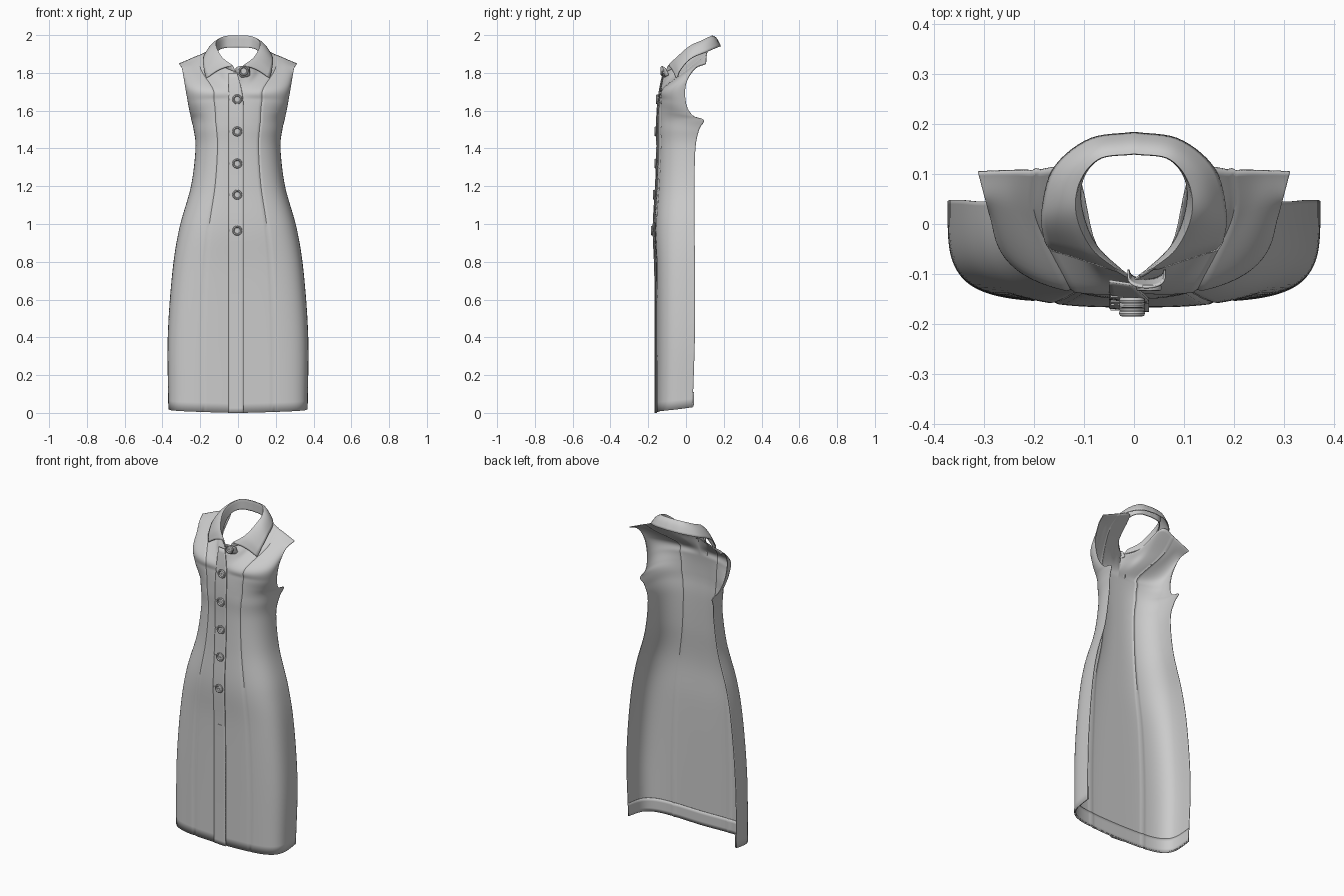
import bpy, bmesh, math
from mathutils import Vector, Matrix

old = bpy.data.objects.get("Cube")
if old:
    bpy.data.objects.remove(old, do_unlink=True)

cloth = bpy.data.materials.new("light_grey_cloth")
cloth.use_nodes = True
grey = (0.6, 0.6, 0.6, 1)
cloth.diffuse_color = grey
cloth.node_tree.nodes["Principled BSDF"].inputs["Base Color"].default_value = grey


def curve(knots, values, t):
    """Smooth interpolation of vectors through uneven knots."""
    i = 0
    while i < len(knots) - 2 and t > knots[i + 1]:
        i += 1

    def slope(j):
        a, b = max(j - 1, 0), min(j + 1, len(knots) - 1)
        return (values[b] - values[a]) / (knots[b] - knots[a])
    h = knots[i + 1] - knots[i]
    s = (t - knots[i]) / h
    m0, m1 = slope(i) * h, slope(i + 1) * h
    p0, p1 = values[i], values[i + 1]
    return p0 + m0 * s + (3 * (p1 - p0) - 2 * m0 - m1) * s**2 + (2 * (p0 - p1) + m0 + m1) * s**3


def finish(name, bm, thickness=0.0, offset=0.0):
    bmesh.ops.recalc_face_normals(bm, faces=bm.faces)
    mesh = bpy.data.meshes.new(name)
    bm.to_mesh(mesh)
    bm.free()
    obj = bpy.data.objects.new(name, mesh)
    bpy.context.collection.objects.link(obj)
    mesh.materials.append(cloth)
    if thickness:
        mod = obj.modifiers.new("cloth_thickness", 'SOLIDIFY')
        mod.thickness = thickness
        mod.offset = offset
    bpy.ops.object.select_all(action='DESELECT')
    obj.select_set(True)
    bpy.context.view_layer.objects.active = obj
    bpy.ops.object.shade_smooth_by_angle(angle=math.radians(40))
    return obj


def sheet(name, func, us, vs, thickness, offset=0.0):
    bm = bmesh.new()
    grid = [[bm.verts.new(func(u, v)) for u in us] for v in vs]
    for low, high in zip(grid, grid[1:]):
        for k in range(len(us) - 1):
            bm.faces.new((low[k], low[k + 1], high[k + 1], high[k]))
    return finish(name, bm, thickness, offset)


def span(a, b, n):
    return [a + (b - a) * i / n for i in range(n + 1)]


# Body sections: centre height, side height, half width, front, side edge, squareness
sections = [Vector(r) for r in (
    (0, .03, .367, -.155, .035, 4.5),
    (.4, .4, .37, -.155, .047, 4.2),
    (.75, .75, .345, -.157, .048, 3.8),
    (.98, .98, .308, -.165, .045, 3.2),
    (1.2, 1.2, .247, -.153, .045, 2.8),
    (1.4, 1.4, .223, -.146, .05, 2.6),
    (1.5, 1.5, .233, -.148, .07, 2.6),
    (1.55, 1.55, .245, -.147, .095, 2.6),
    (1.61, 1.575, .25, -.144, .035, 2.5),
    (1.66, 1.64, .263, -.139, 0, 2.5),
    (1.71, 1.74, .28, -.132, 0, 2.3))]
# Yoke and the neck-and-shoulder edge, from centre to armhole
across = (0, .12, .25, .41, .7, 1)
yoke = [Vector(p) for p in ((0, -.122, 1.76), (.07, -.085, 1.785), (.12, -.03, 1.81),
                            (.2, .012, 1.82), (.255, .032, 1.825), (.296, .045, 1.82))]
shoulder = [Vector(p) for p in ((0, -.112, 1.8), (.075, -.045, 1.835), (.115, .1, 1.92),
                                (.2, .107, 1.895), (.26, .107, 1.87), (.312, .105, 1.848))]
count = len(sections)
SEAM = .4


def section_point(row, u):
    zc, zs, w, front, side, n = row
    angle = math.pi / 2 * u**1.3
    s, c = math.sin(angle), max(math.cos(angle), 0)
    r = (s**n + c**n) ** (-1 / n)
    return Vector((w * s * r, side + (front - side) * c * r, zc + (zs - zc) * u * u))


def body(u, v, inset=0.0):
    side, a = (-1 if u < 0 else 1), abs(u)
    rows = [section_point(r, a) for r in sections]
    rows += [curve(across, yoke, a), curve(across, shoulder, a)]
    p = curve(range(count + 2), rows, v)
    if abs(a - SEAM) < .001:          # princess seam groove
        p.y += .004
    p.x *= side * (1 - inset)
    p.y += inset * .4
    return p


columns = span(-1, 1, 100)
sheet("dress_front", body, columns, span(0, count + 1, 96), .004)
sheet("hem_facing", lambda u, v: body(u, v, .014), columns, span(.01, .22, 4), .002)


# Button placket overlapping to the wearer's left
heights = [r[0] for r in sections] + [yoke[0].z, shoulder[0].z]
fronts = [r[3] for r in sections] + [yoke[0].y, shoulder[0].y]


def front_y(z):
    return curve(heights, fronts, z)


def placket(u, z):
    edge = .03 - .035 * max(0, (z - 1.6) / .2) ** 2
    return Vector((-.05 + (edge + .05) * u, front_y(z) - .002 - .007 * u, z))


sheet("button_placket", placket, span(0, 1, 6), span(0, 1.8, 70), .005)


# Collar: leaf edge, fold line and stand edge, from centre back to front
along = (0, .2, .4, .6, .82, 1)
leaf = [Vector(p) for p in ((0, .182, 1.94), (.09, .168, 1.935), (.16, .11, 1.912),
                            (.183, .025, 1.875), (.178, -.03, 1.815), (.167, -.05, 1.77))]
fold = [Vector(p) for p in ((0, .142, 1.995), (.07, .132, 1.992), (.11, .085, 1.97),
                            (.117, .02, 1.94), (.085, -.05, 1.88), (.03, -.095, 1.838))]
stand = [Vector(p) for p in ((0, .142, 1.935), (.068, .133, 1.932), (.104, .09, 1.918),
                             (.106, .03, 1.885), (.076, -.045, 1.835), (.012, -.106, 1.805))]


def collar(u, v):
    a = abs(u)
    lo, mid, hi = (curve(along, e, a) for e in (leaf, fold, stand))
    if v < 1:
        p = lo.lerp(mid, v)
        p.z += .012 * math.sin(math.pi * v)
    else:
        p = mid.lerp(hi, v - 1)
    if u < 0:
        p.x = -p.x
    return p


sheet("collar", collar, span(-1, 1, 64), span(0, 2, 16), .006)


# Collar tab that carries the top button
def tab(u, v):
    a = math.pi / 2 * u
    return Vector((.025 + .036 * math.sin(a), -.119 + .02 * u * u - .008 * v,
                   1.807 + .03 * v * (.6 + .4 * math.cos(a))))


sheet("collar_tab", tab, span(-1, 1, 12), span(-1, 1, 4), .004)


# Buttons with raised rims, thread and stitched buttonholes
def box(name, centre, size):
    bm = bmesh.new()
    bmesh.ops.create_cube(bm, size=1, matrix=Matrix.Translation(centre) @ Matrix.Diagonal((*size, 1)))
    return finish(name, bm)


def button(x, y, z):
    profile = ((0, .007), (.015, .007), (.019, .012), (.024, .011), (.026, .006), (.024, 0), (0, 0))
    bm = bmesh.new()
    points = [bm.verts.new((x + r, y - d, z)) for r, d in profile]
    edges = [bm.edges.new(pair) for pair in zip(points, points[1:])]
    bmesh.ops.spin(bm, geom=points + edges, cent=(x, y, z), axis=(0, 1, 0),
                   angle=math.tau, steps=28)
    bmesh.ops.remove_doubles(bm, verts=bm.verts, dist=.0001)
    finish("button", bm)
    box("button_thread", (x, y - .008, z), (.014, .004, .004))


for z in (1.66, 1.49, 1.32, 1.155, .965):
    y = front_y(z) - .008
    button(-.004, y, z)
    box("buttonhole", (-.034, y + .003, z), (.026, .006, .006))
button(.03, -.122, 1.81)
box("lowest_buttonhole", (-.01, front_y(.735) - .009, .735), (.03, .005, .006))
